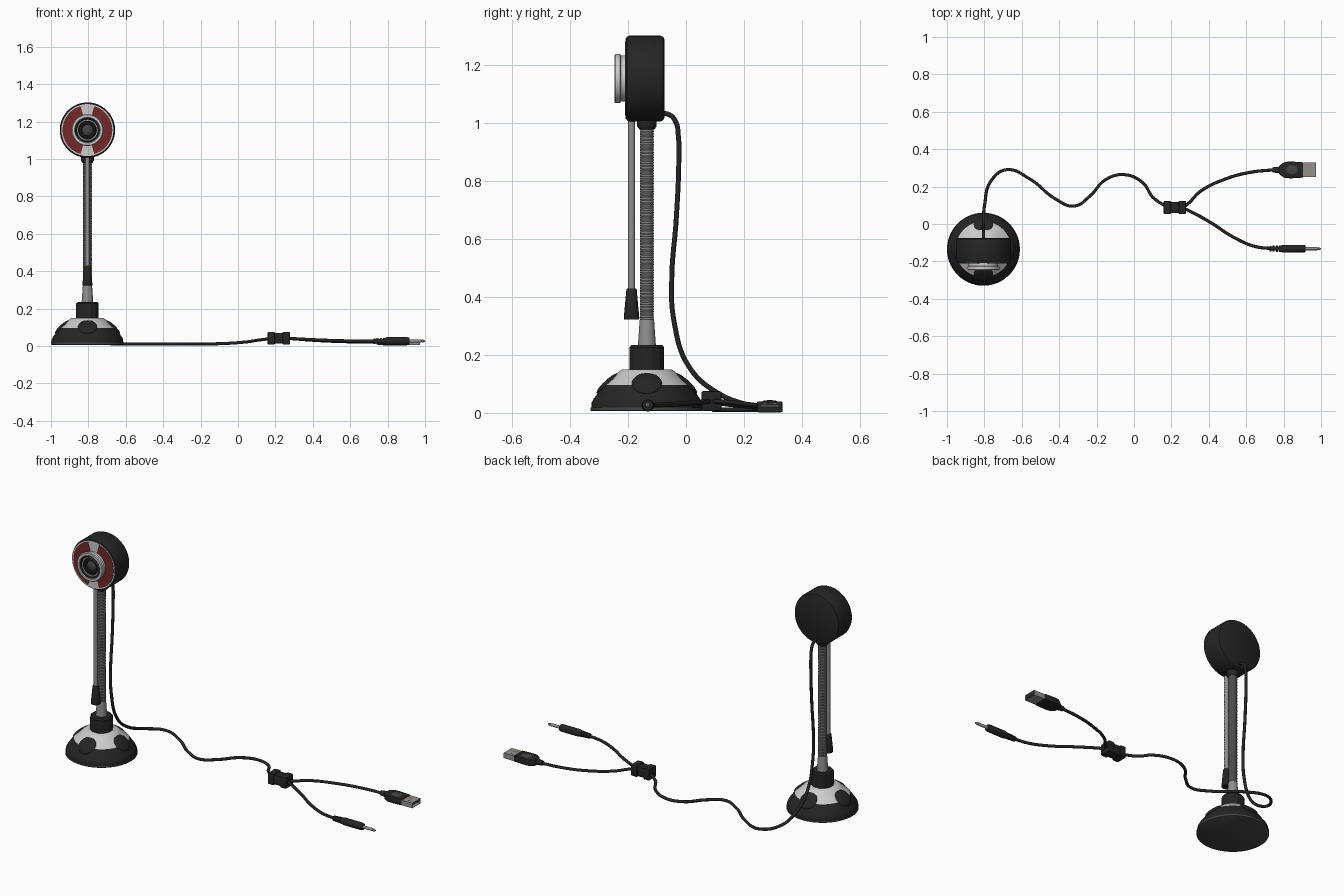
import bpy, bmesh
from math import sin, cos, pi, radians
from mathutils import Vector, Matrix

if "Cube" in bpy.data.objects:
    bpy.data.objects.remove(bpy.data.objects["Cube"])

CX, CY = -0.805, -0.135          # stand axis
HZ = 1.154                       # head centre height


def material(name, r, g, b):
    m = bpy.data.materials.new(name)
    m.diffuse_color = (r, g, b, 1)
    m.use_nodes = True
    m.node_tree.nodes["Principled BSDF"].inputs["Base Color"].default_value = m.diffuse_color
    return m


BLACK = material("black_plastic", 0.018, 0.018, 0.018)
DARK = material("dark_grey", 0.06, 0.06, 0.06)
GREY = material("steel", 0.28, 0.28, 0.28)
SILVER = material("silver", 0.62, 0.62, 0.62)
RED = material("red", 0.17, 0.022, 0.022)
GOLD = material("copper", 0.5, 0.25, 0.08)


def finish(name, bm, mat, smooth=True):
    bmesh.ops.remove_doubles(bm, verts=bm.verts, dist=1e-5)
    bmesh.ops.recalc_face_normals(bm, faces=bm.faces)
    me = bpy.data.meshes.new(name)
    bm.to_mesh(me)
    bm.free()
    me.materials.append(mat)
    ob = bpy.data.objects.new(name, me)
    bpy.context.collection.objects.link(ob)
    bpy.ops.object.select_all(action='DESELECT')
    ob.select_set(True)
    bpy.context.view_layer.objects.active = ob
    if smooth:
        bpy.ops.object.shade_smooth_by_angle(angle=radians(35))
    return ob


def lathe(name, profile, origin, mat, axis='Z', n=48, smooth=True):
    """Revolve (radius, distance) points about an axis; Y runs towards the front."""
    bm = bmesh.new()
    def point(r, t, a):
        u, v = r * cos(a), r * sin(a)
        return Vector(origin) + Vector({'Z': (u, v, t), 'X': (t, u, v), 'Y': (u, -t, v)}[axis])
    rings = [[bm.verts.new(point(r, t, 2 * pi * (i + .5) / n)) for i in range(n)] for r, t in profile]
    for a, b in zip(rings, rings[1:]):
        for i in range(n):
            j = (i + 1) % n
            bm.faces.new((a[i], a[j], b[j], b[i]))
    bmesh.ops.dissolve_degenerate(bm, edges=bm.edges, dist=1e-6)
    return finish(name, bm, mat, smooth)


def box(name, x, y, z, mat, bevel=0.0):
    bm = bmesh.new()
    lo, hi = Vector((x[0], y[0], z[0])), Vector((x[1], y[1], z[1]))
    bmesh.ops.create_cube(bm, size=1, matrix=Matrix.Translation((lo + hi) / 2) @ Matrix.Diagonal((hi - lo).to_4d()))
    if bevel:
        bmesh.ops.bevel(bm, geom=bm.edges[:], offset=bevel, segments=2, profile=.5, affect='EDGES')
    return finish(name, bm, mat)


def prism(name, outline, y0, y1, mat):
    """Extrude an (x, z) strip of inner/outer pairs between two y planes."""
    bm = bmesh.new()
    faces = []
    vs = [[bm.verts.new((x, y0, z)) for x, z in pair] for pair in outline]
    for a, b in zip(vs, vs[1:]):
        faces.append(bm.faces.new((a[0], a[1], b[1], b[0])))
    ret = bmesh.ops.extrude_face_region(bm, geom=faces, use_keep_orig=True)
    for v in ret['geom']:
        if isinstance(v, bmesh.types.BMVert):
            v.co.y = y1
    return finish(name, bm, mat)


def cable(name, pts, radius=0.0085):
    cu = bpy.data.curves.new(name, 'CURVE')
    cu.dimensions = '3D'
    cu.bevel_depth, cu.bevel_resolution, cu.resolution_u = radius, 2, 8
    cu.use_fill_caps = True
    sp = cu.splines.new('BEZIER')
    sp.bezier_points.add(len(pts) - 1)
    for bp, p in zip(sp.bezier_points, pts):
        bp.co = p
        bp.handle_left_type = bp.handle_right_type = 'AUTO'
    cu.materials.append(BLACK)
    ob = bpy.data.objects.new(name, cu)
    bpy.context.collection.objects.link(ob)
    bpy.ops.object.select_all(action='DESELECT')
    ob.select_set(True)
    bpy.context.view_layer.objects.active = ob
    bpy.ops.object.convert(target='MESH')
    bpy.ops.object.shade_smooth_by_angle(angle=radians(60))


def ribs(r, z0, z1, count):
    """Closed profile of a ribbed gooseneck tube."""
    step = (z1 - z0) / count
    prof = [(0, z0)]
    for i in range(count):
        prof += [(r * .93, z0 + i * step), (r, z0 + (i + .5) * step)]
    return prof + [(r * .93, z1), (0, z1)]


# Weighted foot
O = (CX, CY, 0)
lathe("base_pad", [(0, .006), (.19, .006), (.195, .009), (.195, .018), (0, .018)], O, DARK, n=64)
lathe("base_skirt", [(0, .018), (.192, .018), (.191, .036), (.185, .047), (.149, .097), (0, .097)], O, BLACK, n=64)
lathe("base_cover", [(0, .097), (.149, .097), (.097, .142), (.086, .15), (0, .152)], O, SILVER, n=64)

# Four oval pads set into the slope of the foot
for k in range(4):
    bm = bmesh.new()
    a = k * pi / 2
    m = (Matrix.Translation(O) @ Matrix.Rotation(a, 4, 'Z') @ Matrix.Translation((.134, 0, .102))
         @ Matrix.Rotation(radians(42), 4, 'Y') @ Matrix.Diagonal((.052, .052, .013, 1)))
    bmesh.ops.create_uvsphere(bm, u_segments=32, v_segments=12, radius=1, matrix=m)
    finish("base_oval_pad", bm, BLACK)

# Neck
lathe("neck_collar", [(0, .145), (.062, .145), (.062, .226), (.055, .235), (0, .235)], O, BLACK, n=12, smooth=False)
lathe("neck_cone", [(0, .234), (.031, .234), (.025, .32), (0, .32)], O, GREY)
lathe("neck_tube", ribs(.0245, .318, .985, 74), O, GREY, n=24)
lathe("head_socket", [(0, .978), (.026, .978), (.034, .99), (.034, 1.02), (0, 1.02)], O, BLACK)

# Hanging microphone
M = (CX, -.188, 0)
lathe("microphone_stalk", ribs(.0125, .42, 1.03, 76), M, GREY, n=16)
lathe("microphone", [(0, .322), (.026, .322), (.027, .328), (.018, .425), (.015, .43), (0, .43)], M, BLACK, n=32)

# Camera head, axis pointing forward
H = (CX, 0, HZ)
lathe("head_shell", [(0, .075), (.136, .075), (.144, .079), (.148, .088), (.148, .196), (.145, .204), (.139, .207), (0, .207)],
      H, BLACK, 'Y', 64)
lathe("face_plate", [(0, .205), (.139, .205), (.139, .2085), (0, .2085)], H, SILVER, 'Y', 64)
for side in (-1, 1):
    arc = []
    for i in range(25):
        a = radians(-74 + 148 * i / 24)
        arc.append([(CX + side * r * cos(a), HZ + r * sin(a)) for r in (.08, .133)])
    prism("red_face_panel", arc, -.207, -.2105, RED)
lathe("lens_barrel", [(.05, .207), (.079, .207), (.079, .225), (.085, .227), (.085, .243), (.081, .247), (.069, .247),
                      (.065, .24), (.05, .24), (.05, .207)], H, SILVER, 'Y', 64)
lathe("lens_cone", [(0, .21), (.066, .21), (.066, .244), (.061, .244), (.045, .232), (.04, .236), (.033, .236), (.03, .23), (0, .23)],
      H, BLACK, 'Y', 48)
lathe("lens_glass", [(0, .228), (.03, .228), (.022, .234), (.01, .237), (0, .2375)], H, DARK, 'Y', 32)

# Main cable, from the head down to the floor and along to the splitter
cable("main_cable", [(CX, -.09, 1.032), (CX, -.062, 1.031), (CX, -.038, 1.01), (CX, -.026, .95), (CX, -.025, .86), (CX, -.034, .665),
                     (CX, -.049, .47), (CX, -.042, .32), (CX, .01, .16), (-.798, .107, .07), (-.768, .225, .024), (-.684, .29, .012),
                     (-.556, .24, .011), (-.42, .134, .011), (-.32, .096, .011), (-.235, .15, .011), (-.155, .235, .011),
                     (-.053, .264, .014), (.048, .22, .022), (.1, .144, .03), (.18, .088, .04)])

# Splitter block with raised ends
box("splitter_core", (.17, .268), (.058, .118), (.012, .07), BLACK, .006)
for x0 in (.158, .238):
    box("splitter_end", (x0, x0 + .04), (.053, .123), (.007, .075), BLACK, .006)

# Branch cables
cable("usb_cable", [(.26, .09, .04), (.29, .11, .039), (.353, .173, .034), (.487, .24, .026), (.62, .276, .022), (.76, .291, .02)])
cable("audio_cable", [(.26, .085, .04), (.29, .073, .039), (.406, .01, .033), (.54, -.075, .028), (.647, -.12, .026), (.74, -.132, .026)])

# USB plug: strain relief, shaped grip, metal shell
UY, UZ = .289, .021
lathe("usb_strain_relief", [(0, .74), (.014, .74), (.019, .79), (0, .79)], (0, UY, UZ), BLACK, 'X', 16)
bm = bmesh.new()
half = [(.775, .022), (.805, .043), (.84, .045), (.905, .041)]
loop = [bm.verts.new((x, UY + w, UZ - .019)) for x, w in half] + [bm.verts.new((x, UY - w, UZ - .019)) for x, w in reversed(half)]
face = bm.faces.new(loop)
ret = bmesh.ops.extrude_face_region(bm, geom=[face], use_keep_orig=True)
bmesh.ops.translate(bm, vec=(0, 0, .038), verts=[v for v in ret['geom'] if isinstance(v, bmesh.types.BMVert)])
bmesh.ops.recalc_face_normals(bm, faces=bm.faces)
bmesh.ops.bevel(bm, geom=bm.edges[:], offset=.006, segments=2, profile=.5, affect='EDGES')
finish("usb_grip", bm, BLACK)
bm = bmesh.new()
bmesh.ops.create_uvsphere(bm, u_segments=24, v_segments=10, radius=1,
                          matrix=Matrix.Translation((.845, UY, UZ + .018)) @ Matrix.Diagonal((.032, .026, .005, 1)))
finish("usb_thumb_oval", bm, DARK)
for y0, y1, z0, z1 in ((-.039, .039, -.016, -.013), (-.039, .039, .011, .014), (-.039, -.036, -.013, .011), (.036, .039, -.013, .011)):
    box("usb_shell_wall", (.9, .973), (UY + y0, UY + y1), (UZ + z0, UZ + z1), GREY)
box("usb_tongue", (.9, .968), (UY - .034, UY + .034), (UZ - .002, UZ + .01), DARK)
for s in (-1, 1):
    box("usb_contact_window", (.922, .94), (UY + s * .017 - .007, UY + s * .017 + .007), (UZ + .01, UZ + .0147), GOLD)

# Audio plug: ribbed strain relief, grip, pin
J = (0, -.132, .026)
prof = [(0, .725)]
for i in range(4):
    x = .725 + i * .0165
    prof += [(.015 + .001 * i, x), (.015 + .001 * i, x + .011), (.011, x + .011), (.011, x + .0165)]
lathe("audio_strain_relief", prof + [(0, .791)], J, BLACK, 'X', 20)
lathe("audio_grip", [(0, .785), (.017, .785), (.021, .795), (.021, .905), (.018, .918), (0, .918)], J, BLACK, 'X', 28)
lathe("audio_pin", [(0, .915), (.0085, .915), (.0085, .978), (.006, .982), (.0085, .988), (.003, 1), (0, 1)], J, GREY, 'X', 20)
